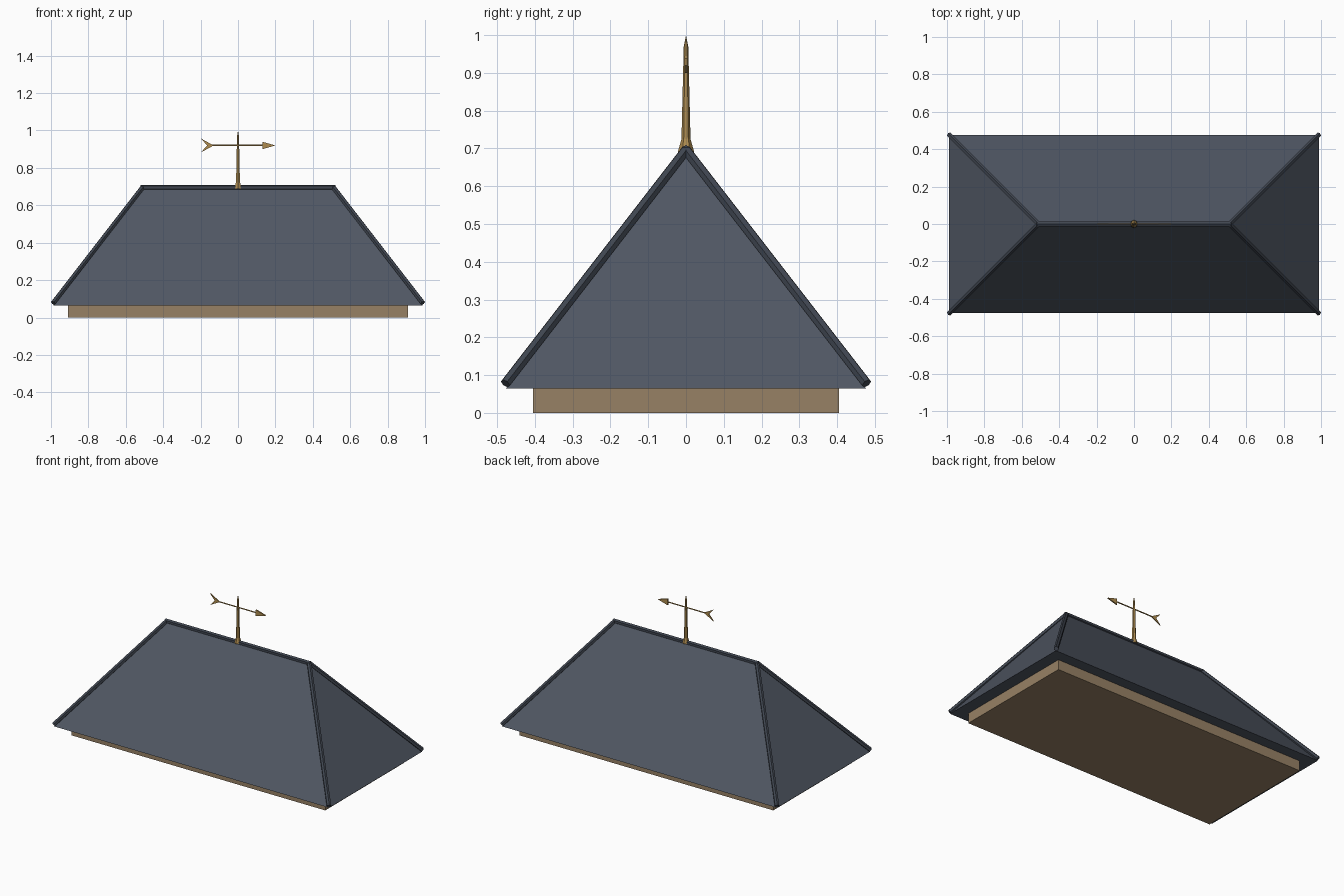
import bpy, bmesh, math
from mathutils import Vector, Matrix

cube = bpy.data.objects.get("Cube")
if cube:
    bpy.data.objects.remove(cube)


def material(name, color):
    mat = bpy.data.materials.new(name)
    mat.use_nodes = True
    mat.diffuse_color = (*color, 1)
    mat.node_tree.nodes["Principled BSDF"].inputs["Base Color"].default_value = (*color, 1)
    return mat


slate = material("slate", (0.08, 0.095, 0.125))
dark_slate = material("dark_slate", (0.05, 0.06, 0.08))
timber = material("timber", (0.31, 0.22, 0.13))
brass = material("brass", (0.42, 0.26, 0.08))


def finish(name, bm, mat):
    bmesh.ops.recalc_face_normals(bm, faces=bm.faces)
    mesh = bpy.data.meshes.new(name)
    bm.to_mesh(mesh)
    bm.free()
    mesh.materials.append(mat)
    obj = bpy.data.objects.new(name, mesh)
    bpy.context.collection.objects.link(obj)
    return obj


def box(name, size, center, mat):
    bm = bmesh.new()
    bmesh.ops.create_cube(bm, size=1, matrix=Matrix.Translation(center) @ Matrix.Diagonal((*size, 1)))
    return finish(name, bm, mat)


def bar(name, start, end, radius, sides, mat):
    """Straight prism between two points."""
    start, end = Vector(start), Vector(end)
    axis = end - start
    turn = axis.to_track_quat('Z', 'Y').to_matrix().to_4x4()
    bm = bmesh.new()
    bmesh.ops.create_cone(bm, cap_ends=True, segments=sides, radius1=radius, radius2=radius,
                          depth=axis.length, matrix=Matrix.Translation((start + end) / 2) @ turn)
    return finish(name, bm, mat)


def plate(name, outline, z, thickness, mat):
    """Flat outline in the xz plane, given thickness along y."""
    bm = bmesh.new()
    face = bm.faces.new([bm.verts.new((x, -thickness / 2, z + h)) for x, h in outline])
    out = bmesh.ops.extrude_face_region(bm, geom=[face])
    verts = [v for v in out["geom"] if isinstance(v, bmesh.types.BMVert)]
    bmesh.ops.translate(bm, verts=verts, vec=(0, thickness, 0))
    return finish(name, bm, mat)


EAVE_X, EAVE_Y, EAVE_Z = 0.988, 0.476, 0.065
RIDGE_X, RIDGE_Z = 0.51, 0.692

# Wall plate under the eaves
box("wall_plate", (1.82, 0.81, EAVE_Z), (0, 0, EAVE_Z / 2), timber)

# Hipped roof with closed underside
bm = bmesh.new()
eaves = [bm.verts.new((sx * EAVE_X, sy * EAVE_Y, EAVE_Z))
         for sx, sy in ((-1, -1), (1, -1), (1, 1), (-1, 1))]
left, right = (bm.verts.new((s * RIDGE_X, 0, RIDGE_Z)) for s in (1, -1))
a, b, c, d = eaves
for loop in ((a, b, left, right), (b, c, left), (c, d, right, left), (d, a, right), (d, c, b, a)):
    bm.faces.new(loop)
finish("roof", bm, slate)

# Ridge and hip caps
bar("ridge_cap", (-0.52, 0, 0.695), (0.52, 0, 0.695), 0.014, 6, dark_slate)
for sx, side in ((1, "left"), (-1, "right")):
    for sy, end in ((-1, "front"), (1, "back")):
        bar(f"hip_cap_{end}_{side}", (sx * RIDGE_X, 0, 0.696),
            (sx * EAVE_X, sy * 0.478, 0.078), 0.014, 6, dark_slate)

# Weather vane mast: flared foot, taper and pointed tip
bm = bmesh.new()
profile = ((0.022, 0.69), (0.012, 0.725), (0.006, 0.97), (0, 1.0))
verts = [bm.verts.new((0, r, z)) for r, z in profile]
edges = [bm.edges.new(pair) for pair in zip(verts, verts[1:])]
bmesh.ops.spin(bm, geom=verts + edges, cent=(0, 0, 0), axis=(0, 0, 1),
               angle=math.tau, steps=6)
bmesh.ops.remove_doubles(bm, verts=bm.verts, dist=0.0005)
bmesh.ops.holes_fill(bm, edges=bm.edges)
finish("vane_mast", bm, brass)

# Weather vane arrow
VANE_Z = 0.92
bar("vane_rod", (-0.14, 0, VANE_Z), (0.14, 0, VANE_Z), 0.004, 6, brass)
plate("vane_head", ((0.13, -0.02), (0.2, 0), (0.13, 0.02)), VANE_Z, 0.008, brass)
plate("vane_tail", ((-0.13, 0), (-0.198, 0.037), (-0.165, 0), (-0.198, -0.037)),
      VANE_Z, 0.006, brass)
